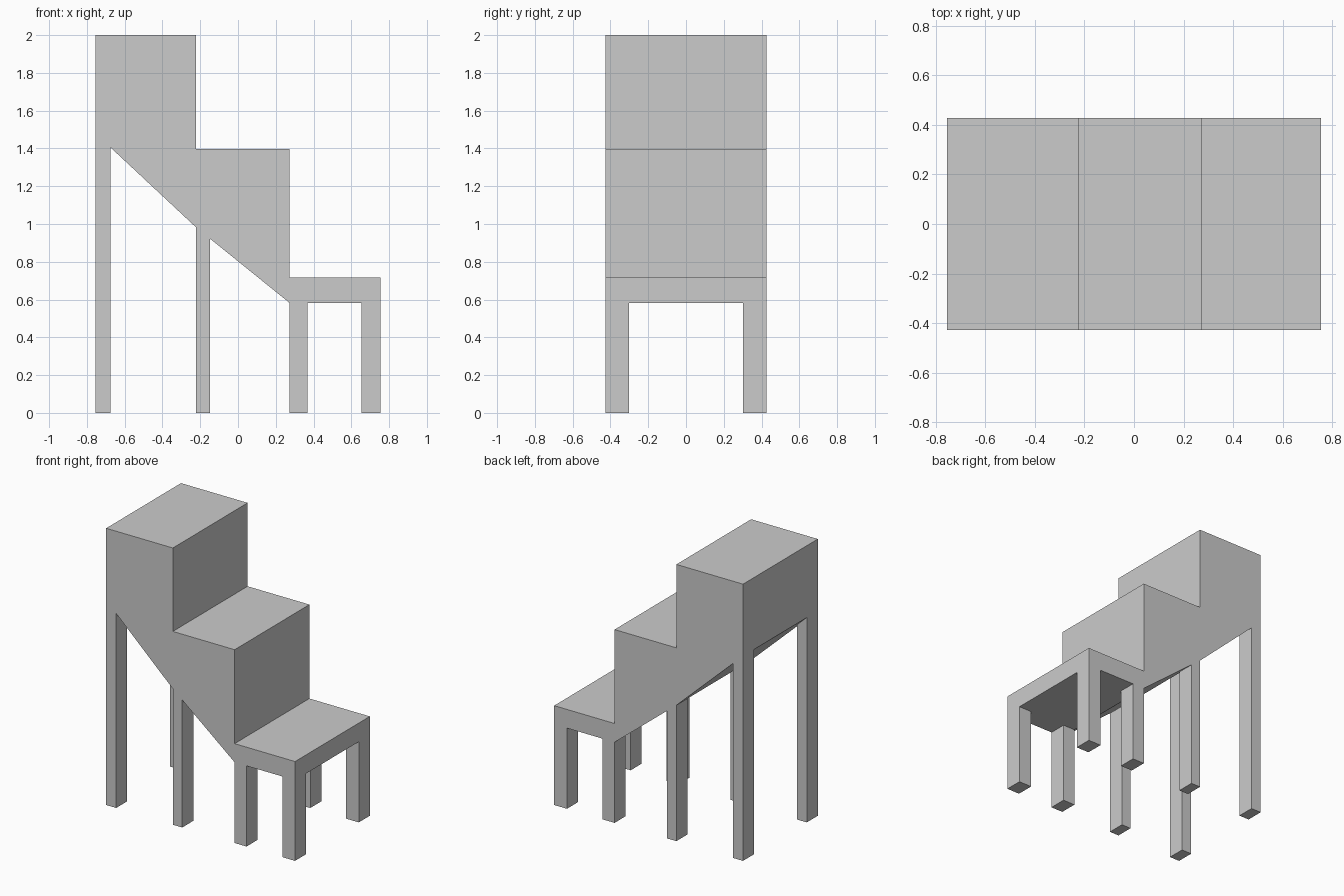
import bpy, bmesh

if "Cube" in bpy.data.objects:
    bpy.data.objects.remove(bpy.data.objects["Cube"])

HALF_Y = 0.427     # half width of the steps
LEG_IN = 0.301     # inner side of the legs


def prism(name, profile, y0, y1):
    """Extrude an x-z profile along y."""
    bm = bmesh.new()
    face = bm.faces.new([bm.verts.new((x, y0, z)) for x, z in profile])
    ext = bmesh.ops.extrude_face_region(bm, geom=[face])
    verts = [v for v in ext["geom"] if isinstance(v, bmesh.types.BMVert)]
    bmesh.ops.translate(bm, vec=(0, y1 - y0, 0), verts=verts)
    bmesh.ops.recalc_face_normals(bm, faces=bm.faces)
    mesh = bpy.data.meshes.new(name)
    bm.to_mesh(mesh)
    bm.free()
    obj = bpy.data.objects.new(name, mesh)
    bpy.context.collection.objects.link(obj)
    return obj


# Underside line of the steps, from the high end to the low end
underside = [(-0.755, 1.48), (-0.222, 0.982), (0.272, 0.583), (0.755, 0.583)]


def under_z(x):
    for (xa, za), (xb, zb) in zip(underside, underside[1:]):
        if xa <= x <= xb:
            return za + (zb - za) * (x - xa) / (xb - xa)


# Three solid steps with a sloping underside
treads = [(0.755, 0.718), (0.272, 0.718), (0.272, 1.397),
          (-0.222, 1.397), (-0.222, 2.0), (-0.755, 2.0)]
prism("steps", underside + treads, -HALF_Y, HALF_Y)

# Four pairs of legs, cut to meet the underside and mirrored across y
legs = {"rear_legs": (-0.755, -0.675), "middle_legs": (-0.222, -0.147),
        "lower_step_legs": (0.272, 0.367), "front_legs": (0.653, 0.755)}
for name, (x0, x1) in legs.items():
    leg = prism(name, [(x0, 0), (x1, 0), (x1, under_z(x1)), (x0, under_z(x0))],
                -HALF_Y, -LEG_IN)
    mirror = leg.modifiers.new("mirror", 'MIRROR')
    mirror.use_axis = (False, True, False)
